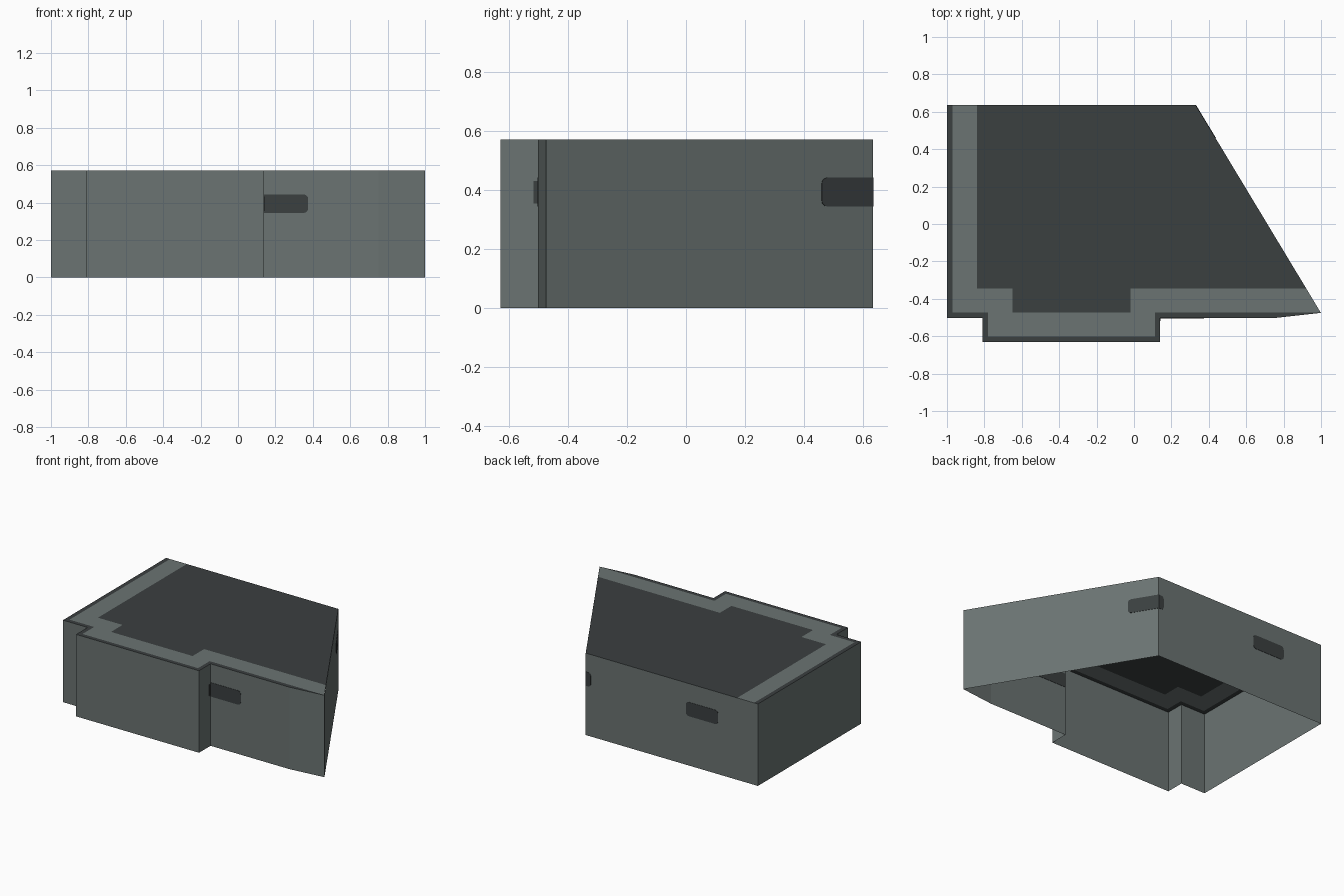
import bpy, bmesh, math
from mathutils import Vector

if "Cube" in bpy.data.objects:
    bpy.data.objects.remove(bpy.data.objects["Cube"])

H = 0.572           # wall height
Z0, Z1 = 0.345, 0.443  # window band


def material(name, col):
    m = bpy.data.materials.new(name)
    m.diffuse_color = (*col, 1)
    m.use_nodes = True
    m.node_tree.nodes["Principled BSDF"].inputs["Base Color"].default_value = m.diffuse_color
    return m


LIGHT = material("grey plaster", (0.145, 0.172, 0.168))
DARK = material("dark slate", (0.043, 0.050, 0.051))


def finish(name, bm, mat):
    me = bpy.data.meshes.new(name)
    bm.to_mesh(me)
    bm.free()
    me.materials.append(mat)
    ob = bpy.data.objects.new(name, me)
    bpy.context.collection.objects.link(ob)
    return ob


def flat(name, pts, mat):
    """Horizontal roof panel, counter-clockwise outline."""
    bm = bmesh.new()
    bm.faces.new([bm.verts.new((x, y, H)) for x, y in pts])
    finish(name, bm, mat)


# Footprint: front edge steps out into a bay, right side is slanted
front = [(-1, 0.635), (-1, -0.503), (-0.81, -0.503), (-0.81, -0.63), (0.14, -0.63),
         (0.14, -0.503), (0.75, -0.503), (1, -0.475)]
mid = [(-0.97, 0.635), (-0.97, -0.473), (-0.78, -0.473), (-0.78, -0.601), (0.112, -0.601),
       (0.112, -0.473), (0.998, -0.473)]
inner = [(-0.84, 0.635), (-0.84, -0.345), (-0.65, -0.345), (-0.65, -0.472), (-0.02, -0.472),
         (-0.02, -0.345), (0.921, -0.345)]
corner = (0.33, 0.635)

# Walls: open-bottomed shell
bm = bmesh.new()
outline = front + [corner]
lo = [bm.verts.new((x, y, 0)) for x, y in outline]
hi = [bm.verts.new((x, y, H)) for x, y in outline]
for i in range(len(lo)):
    j = (i + 1) % len(lo)
    bm.faces.new((lo[i], lo[j], hi[j], hi[i]))
finish("walls", bm, LIGHT)

# Roof: dark rim, light band, dark centre
flat("roof_rim", front + mid[::-1], DARK)
flat("roof_band", mid + inner[::-1], LIGHT)
flat("roof_centre", inner + [corner], DARK)


def window(name, a, b, round_a=True, round_b=True, z0=Z0, z1=Z1, r=0.022):
    """Thin plate through the wall from a to b, rounded at the chosen ends."""
    a, b = Vector((*a, 0)), Vector((*b, 0))
    length = (b - a).length
    d = (b - a).normalized()
    n = Vector((d.y, -d.x, 0)) * 0.002
    prof = []
    for u, z, su, sz, start, rnd in (
            (0, z0, 1, 1, 180, round_a), (length, z0, -1, 1, 270, round_b),
            (length, z1, -1, -1, 0, round_b), (0, z1, 1, -1, 90, round_a)):
        if not rnd:
            prof.append((u, z))
            continue
        for k in range(4):
            t = math.radians(start + 30 * k)
            prof.append((u + su * r + r * math.cos(t), z + sz * r + r * math.sin(t)))
    bm = bmesh.new()
    f = bm.faces.new([bm.verts.new(a + d * u + n + Vector((0, 0, z))) for u, z in prof])
    ext = bmesh.ops.extrude_face_region(bm, geom=[f])
    vs = [v for v in ext["geom"] if isinstance(v, bmesh.types.BMVert)]
    bmesh.ops.translate(bm, verts=vs, vec=-2 * n)
    bmesh.ops.recalc_face_normals(bm, faces=bm.faces)
    finish(name, bm, DARK)


# Windows: front, its wrap onto the bay side, slanted side with wrap, back
window("front_window", (0.14, -0.503), (0.375, -0.503), round_a=False)
window("bay_side_window", (0.14, -0.518), (0.14, -0.503), False, False, 0.355, 0.432)
s = (0.46 - 0.635) / (-0.475 - 0.635)
window("slanted_window", (0.33 + 0.67 * s, 0.46), corner, round_b=False)
window("back_corner_window", corner, (0.29, 0.635), round_a=False, r=0.02)
window("back_window", (-0.445, 0.635), (-0.693, 0.635))
